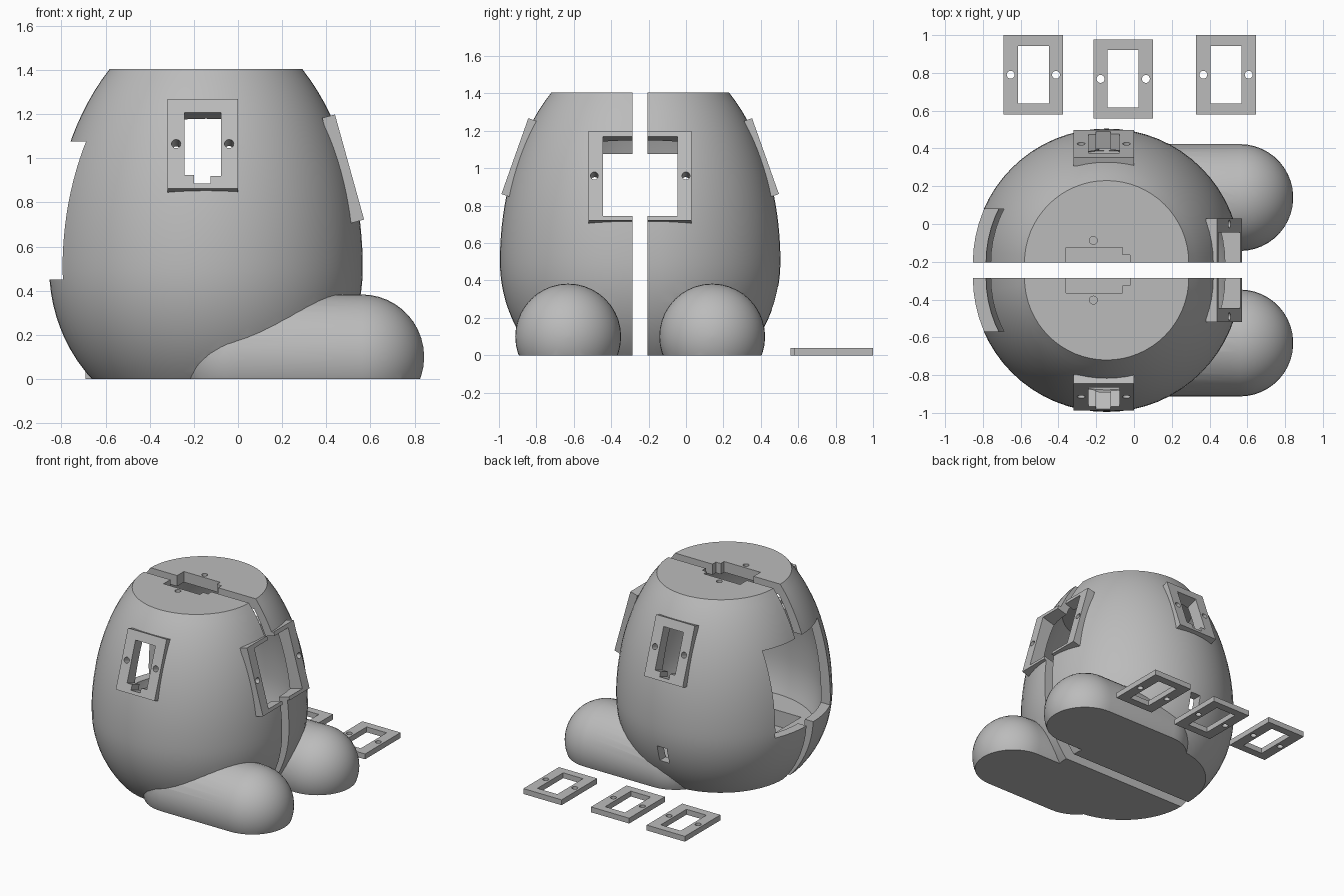
import bpy, bmesh, math
from mathutils import Matrix, Vector

if "Cube" in bpy.data.objects:
    bpy.data.objects.remove(bpy.data.objects["Cube"], do_unlink=True)

# One plain grey for everything
grey = bpy.data.materials.new("plain grey")
grey.use_nodes = True
grey.diffuse_color = (0.5, 0.5, 0.5, 1)
grey.node_tree.nodes["Principled BSDF"].inputs["Base Color"].default_value = (0.5, 0.5, 0.5, 1)

CX = -0.145       # body axis
WALL = 0.07


def finish(name, bm, matrix):
    bmesh.ops.transform(bm, matrix=matrix, verts=bm.verts)
    bmesh.ops.recalc_face_normals(bm, faces=bm.faces)
    me = bpy.data.meshes.new(name)
    bm.to_mesh(me)
    bm.free()
    me.materials.append(grey)
    ob = bpy.data.objects.new(name, me)
    bpy.context.collection.objects.link(ob)
    return ob


def lathe(name, profile, n, matrix):
    """Closed solid turned round the local z axis from (radius, z) points."""
    bm = bmesh.new()
    rings = [[bm.verts.new((r * math.cos(2 * math.pi * i / n), r * math.sin(2 * math.pi * i / n), z))
              for i in range(n)] for r, z in profile]
    for a, b in zip(rings, rings[1:]):
        for i in range(n):
            j = (i + 1) % n
            bm.faces.new((a[i], a[j], b[j], b[i]))
    bm.faces.new(rings[0])
    bm.faces.new(rings[-1])
    return finish(name, bm, matrix)


def prism(name, pts, lo, hi, matrix=Matrix()):
    """Outline in local xy, extruded from lo to hi along local z."""
    bm = bmesh.new()
    low = [bm.verts.new((x, y, lo)) for x, y in pts]
    top = [bm.verts.new((x, y, hi)) for x, y in pts]
    bm.faces.new(low)
    bm.faces.new(top)
    for i in range(len(pts)):
        j = (i + 1) % len(pts)
        bm.faces.new((low[i], low[j], top[j], top[i]))
    return finish(name, bm, matrix)


def rect(x0, x1, y0, y1):
    return [(x0, y0), (x1, y0), (x1, y1), (x0, y1)]


def disc(x, y, r, n=20):
    return [(x + r * math.cos(2 * math.pi * i / n), y + r * math.sin(2 * math.pi * i / n)) for i in range(n)]


def boolean(ob, tool, op="DIFFERENCE"):
    """Apply a boolean and delete the helper."""
    m = ob.modifiers.new("cut", "BOOLEAN")
    m.operation, m.solver, m.object = op, "EXACT", tool
    bpy.context.view_layer.objects.active = ob
    bpy.ops.object.modifier_apply(modifier=m.name)
    bpy.data.objects.remove(tool, do_unlink=True)


def smooth(ob):
    bpy.ops.object.select_all(action="DESELECT")
    ob.select_set(True)
    bpy.context.view_layer.objects.active = ob
    bpy.ops.object.shade_smooth_by_angle(angle=math.radians(30))


def basis(u, v, w, origin):
    m = Matrix((u, v, w)).transposed().to_4x4()
    m.translation = Vector(origin)
    return m


def egg_radius(z):
    h = 1.145 if z > 0.5 else 0.73
    return 0.71 * math.sqrt(1 - ((z - 0.5) / h) ** 2)


def egg(name, z0, z1, inset, n, matrix):
    zs = [z0 + (z1 - z0) * i / 28 for i in range(29)]
    return lathe(name, [(egg_radius(z) - inset, z) for z in zs], n, matrix)


# Frame planes for a half whose cut face lies on local y = 0
t = math.radians(19.5)
SIDE = basis((1, 0, 0), (0, -math.sin(t), math.cos(t)), (0, math.cos(t), math.sin(t)), (-0.16, 0.63, 1.065))
t = math.radians(15.5)
FACE = basis((0, 1, 0), (-math.sin(t), 0, math.cos(t)), (math.cos(t), 0, math.sin(t)), (0.505, 0, 0.96))
SLOT = [(-0.082, -0.15), (-0.04, -0.15), (-0.04, -0.19), (0.036, -0.19),
        (0.036, -0.155), (0.082, -0.155), (0.082, 0.15), (-0.082, 0.15)]
SIDE_CUTS = [SLOT, disc(-0.12, 0, 0.021), disc(0.12, 0, 0.021)]
FACE_CUTS = [rect(-0.05, 0.16, -0.222, 0.218), disc(0.205, 0, 0.021)]
TOP_SLOT = [(-0.36, -0.05), (-0.02, -0.05), (-0.02, 0.04), (-0.06, 0.04), (-0.06, 0.08), (-0.36, 0.08)]


def build_half(label, sign, y_shift):
    place = Matrix.Translation((0, y_shift, 0)) @ Matrix.Diagonal((1, sign, 1, 1))
    axis = place @ Matrix.Translation((CX, 0, 0))

    # Egg shell with a round-ended foot
    body = egg(label + "_body", -0.02, 1.405, 0, 64, axis)
    r, x0, x1 = 0.283, -0.01, 0.56
    arc = [math.radians(a) for a in range(2, 91, 8)]
    foot_profile = [(r * math.sin(a), x0 - r * math.cos(a)) for a in arc]
    foot_profile += [(r * math.sin(a), x1 + r * math.cos(a)) for a in reversed(arc)]
    along_x = basis((0, 1, 0), (0, 0, 1), (1, 0, 0), (0, 0.345, 0.1))
    boolean(body, lathe("foot", foot_profile, 40, place @ along_x), "UNION")

    # Hollow inside, floor pocket, flat base and split plane
    boolean(body, egg("cavity", 0.24, 1.325, WALL, 64, axis))
    boolean(body, prism("pocket", rect(-0.485, 0.195, -0.1, 0.38), 0.12, 0.3, place))
    boolean(body, prism("ground_cut", rect(-2, 2, -2, 2), -1, 0, place))
    boolean(body, prism("split_cut", rect(-2, 2, -2, 0), -2, 2, place))

    # Large opening in the -x wall
    boolean(body, prism("opening", rect(-1.2, -0.45, -0.1, 0.285), 0.45, 1.075, place))

    # Stepped slot and screw hole in the lid
    boolean(body, prism("lid_slot", TOP_SLOT, 1.25, 1.5, place))
    boolean(body, prism("lid_screw", disc(-0.215, 0.118, 0.021), 1.3, 1.5, place))

    # Cable hole low on the back half only
    if sign > 0:
        boolean(body, prism("cable_hole", rect(-0.185, -0.105, 0.4, 0.9), 0.245, 0.365, place))

    # Raised window frames, cut together with the wall behind them
    frames = [("side_frame", SIDE, rect(-0.16, 0.16, -0.215, 0.215), 0.05, SIDE_CUTS),
              ("face_frame", FACE, rect(0, 0.235, -0.247, 0.247), 0.06, FACE_CUTS)]
    for name, plane, outline, thick, cuts in frames:
        frame = prism(label + "_" + name, outline, -thick, 0, place @ plane)
        for pts in cuts:
            boolean(frame, prism("cut", pts, -0.1, 0.1, place @ plane))
            boolean(body, prism("cut", pts, -0.22, 0.1, place @ plane))
        smooth(frame)
    smooth(body)


build_half("front", -1, -0.285)
build_half("back", 1, -0.205)

# Three loose frame plates lying on the ground
for i, (x, y) in enumerate([(-0.533, 0.79), (-0.057, 0.768), (0.487, 0.79)]):
    spot = Matrix.Translation((x, y, 0))
    plate = prism("loose_plate_%d" % (i + 1), rect(-0.158, 0.158, -0.21, 0.21), 0, 0.04, spot)
    for pts in (rect(-0.082, 0.082, -0.152, 0.152), disc(-0.12, 0, 0.021), disc(0.12, 0, 0.021)):
        boolean(plate, prism("cut", pts, -0.1, 0.1, spot))
    smooth(plate)
